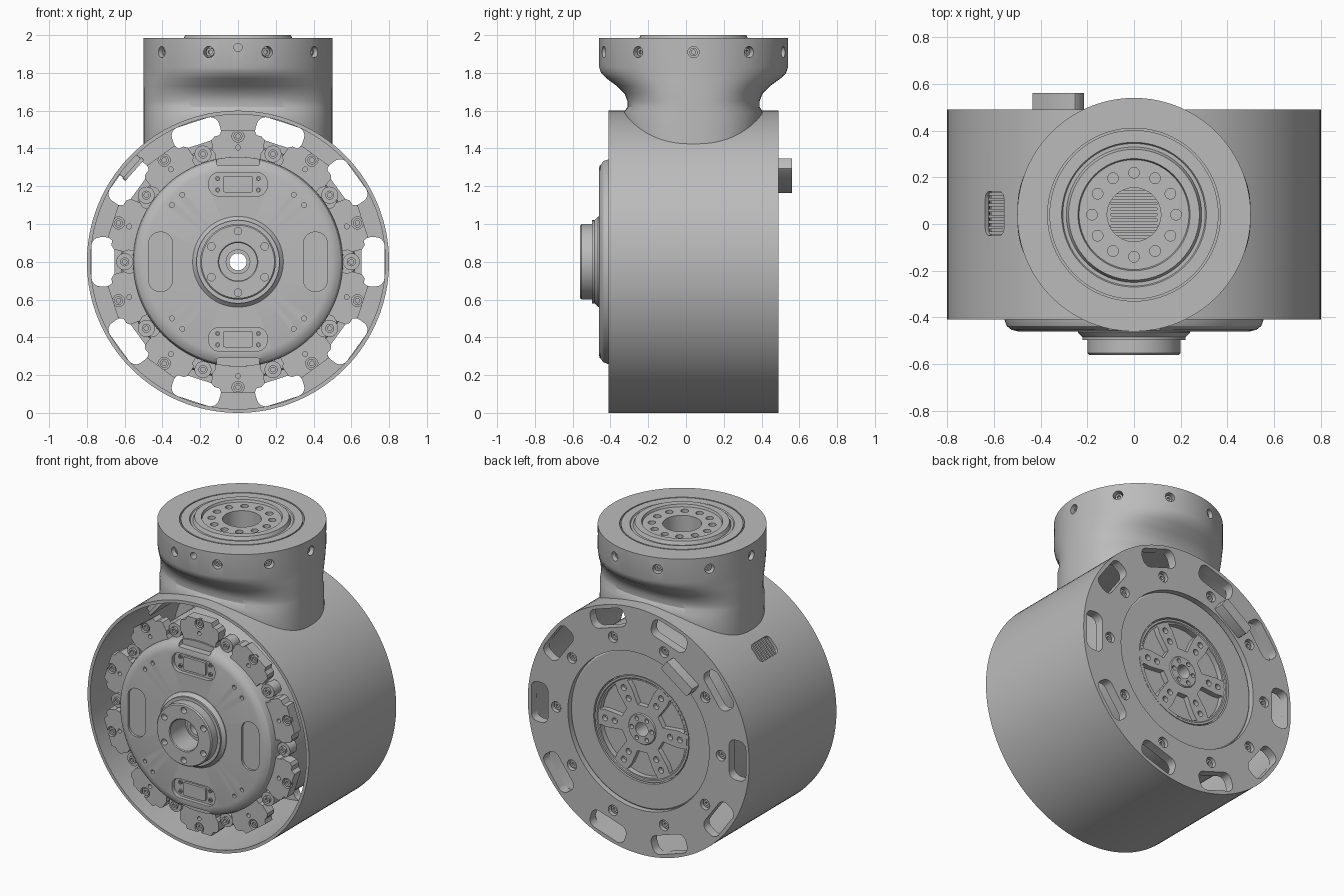
import bpy, bmesh
from math import sin, cos, pi, radians, copysign
from mathutils import Matrix

if "Cube" in bpy.data.objects:
    bpy.data.objects.remove(bpy.data.objects["Cube"], do_unlink=True)

grey = bpy.data.materials.new("machined grey")
grey.use_nodes = True
tone = (0.5, 0.5, 0.5, 1)
grey.diffuse_color = tone
grey.node_tree.nodes["Principled BSDF"].inputs["Base Color"].default_value = tone


def shift(x, y, z):
    return Matrix.Translation((x, y, z))


def turn(deg, axis):
    return Matrix.Rotation(radians(deg), 4, axis)


# Working frames: the drum looks along local +z (out of the front)
DRUM = shift(0, 0, 0.8) @ turn(90, 'X')
NECK = shift(0, 0.04, 0)
FLIP = turn(180, 'Y')


def polar(n, r, start=0, z=0):
    return [turn(start + 360 * k / n, 'Z') @ shift(r, 0, z) for k in range(n)]


def loft(bm, rings, closed):
    loops = [[bm.verts.new(p) for p in ring] for ring in rings]
    n = len(loops[0])
    for i in range(len(loops) if closed else len(loops) - 1):
        a, b = loops[i], loops[(i + 1) % len(loops)]
        for k in range(n):
            j = (k + 1) % n
            bm.faces.new((a[k], a[j], b[j], b[k]))
    if not closed:
        bm.faces.new(loops[0])
        bm.faces.new(loops[-1])


def lathe(bm, profile, mat, segs=96):
    rings = []
    for r, z in profile:
        angles = [2 * pi * k / segs for k in range(segs)]
        rings.append([mat @ shift(r * cos(a), r * sin(a), z).translation for a in angles])
    loft(bm, rings, True)
    return bm


def disc(bm, r, z0, z1, mat, segs=20):
    return lathe(bm, [(0, z0), (r, z0), (r, z1), (0, z1)], mat, segs)


def screw(bm, r, z, mat):
    lathe(bm, [(0, z - 0.03), (r, z - 0.03), (r, z), (r / 2, z),
               (r / 2, z - 0.015), (0, z - 0.015)], mat, 12)


def prism(bm, outline, z0, z1, mat):
    loft(bm, [[mat @ shift(x, y, z).translation for x, y in outline] for z in (z0, z1)], False)


def rounded(w, h, r, steps=6):
    pts = []
    for q, (sx, sy) in enumerate([(1, 1), (-1, 1), (-1, -1), (1, -1)]):
        for k in range(steps + 1):
            a = (q + k / steps) * pi / 2
            pts.append((sx * (w / 2 - r) + r * cos(a), sy * (h / 2 - r) + r * sin(a)))
    return pts


def mirrored(half):
    return half + [(x, -y) for x, y in reversed(half) if y]


def make_object(name, bm):
    bmesh.ops.remove_doubles(bm, verts=bm.verts, dist=1e-5)
    bmesh.ops.recalc_face_normals(bm, faces=bm.faces)
    mesh = bpy.data.meshes.new(name)
    bm.to_mesh(mesh)
    bm.free()
    mesh.materials.append(grey)
    obj = bpy.data.objects.new(name, mesh)
    bpy.context.scene.collection.objects.link(obj)
    return obj


def part(name, bm, cutter=None):
    obj = make_object(name, bm)
    if cutter:
        tool = make_object(name + "_cutter", cutter)
        mod = obj.modifiers.new("cut", 'BOOLEAN')
        mod.operation, mod.solver, mod.object = 'DIFFERENCE', 'EXACT', tool
        graph = bpy.context.evaluated_depsgraph_get()
        result = bpy.data.meshes.new_from_object(obj.evaluated_get(graph))
        obj.modifiers.clear()
        obj.data = result
        bpy.data.objects.remove(tool, do_unlink=True)
    obj.data.shade_smooth()
    obj.data.set_sharp_from_angle(angle=radians(30))
    return obj


new = bmesh.new

# Drum housing: thin open shell with a slotted back plate and a side vent
shell = lathe(new(), [(0.8, 0.41), (0.8, -0.49), (0.51, -0.49), (0.51, -0.43),
                      (0.78, -0.43), (0.78, 0.41)], DRUM, 128)
holes = new()
for m in polar(10, 0.715):
    prism(holes, rounded(0.12, 0.26, 0.045), -0.6, -0.4, DRUM @ m)
for m in polar(10, 0.595):
    disc(holes, 0.034, -0.6, -0.46, DRUM @ m)
VENT = DRUM @ turn(138.5, 'Z') @ shift(0.8, 0, -0.045) @ turn(90, 'Y')
prism(holes, rounded(0.19, 0.12, 0.03), -0.1, 0.1, VENT)
part("housing", shell, holes)

slats = new()
for k in range(8):
    prism(slats, rounded(0.013, 0.14, 0.003, 1), -0.06, -0.02, VENT @ shift(-0.084 + 0.024 * k, 0, 0))
prism(slats, rounded(0.22, 0.15, 0.02), -0.07, -0.05, VENT)
part("vent_slats", slats)

back_screws = new()
for m in polar(10, 0.595):
    screw(back_screws, 0.024, 0.475, DRUM @ FLIP @ m)
part("back_screws", back_screws)

# Connector block on the back plate
block = new()
prism(block, rounded(0.072, 0.23, 0.01, 2), -0.56, -0.45, DRUM @ turn(125.5, 'Z') @ shift(0.559, 0, 0))
part("connector_block", block)

# Back bearing ring and spoked rotor
part("back_ring", lathe(new(), [(0.515, -0.40), (0.515, -0.45), (0.5, -0.46),
                                (0.345, -0.46), (0.345, -0.40)], DRUM))
rotor = lathe(new(), [(0.338, -0.38), (0.338, -0.455), (0.325, -0.455), (0.32, -0.45), (0.1, -0.45),
                      (0.095, -0.457), (0.045, -0.457), (0.045, -0.38)], DRUM)
holes = new()
pocket = mirrored([(0.15, 0.035), (0.25, 0.08), (0.29, 0.11), (0.307, 0.055), (0.312, 0)])
for m in polar(6, 0, 30):
    prism(holes, pocket, -0.5, -0.415, DRUM @ m)
for m in polar(6, 0.2) + polar(6, 0.27):
    disc(holes, 0.019, -0.5, -0.42, DRUM @ m)
for m in polar(6, 0.072):
    disc(holes, 0.014, -0.5, -0.43, DRUM @ m)
part("rotor", rotor, holes)

# Stator core inside the drum, with ears and screws between the tabs
core = lathe(new(), [(0.62, 0.33), (0.62, -0.40), (0.045, -0.40), (0.045, 0.33),
                     (0.59, 0.35), (0.61, 0.35)], DRUM)
part("stator_core", core)
ears = new()
for m in polar(10, 0.6):
    disc(ears, 0.045, 0.31, 0.385, DRUM @ m)
    screw(ears, 0.024, 0.4, DRUM @ m)
part("stator_ears", ears)

# Ring of clamp tabs around the front cover
tabs, tab_screws, holes = new(), new(), new()
tab = mirrored([(0.5, 0.115), (0.57, 0.12), (0.59, 0.137), (0.645, 0.14),
                (0.663, 0.125), (0.67, 0.098), (0.695, 0.088)])
for m in polar(10, 0, 18):
    prism(tabs, tab, 0.33, 0.4, DRUM @ m)
for m in polar(10, 0.665, 18):
    disc(holes, 0.032, 0.38, 0.5, DRUM @ m)
    screw(tab_screws, 0.024, 0.395, DRUM @ m)
for m in polar(10, 0.605, 18):
    disc(holes, 0.013, 0.37, 0.5, DRUM @ m)
part("clamp_tabs", tabs, holes)
part("tab_screws", tab_screws)

# Front cover with connector windows, side pockets and small holes
cover = lathe(new(), [(0.15, 0.46), (0.495, 0.46), (0.525, 0.453), (0.545, 0.437), (0.555, 0.41),
                      (0.557, 0.3), (0.15, 0.3)], DRUM)
holes, plugs = new(), new()
for s in (-1, 1):
    window = DRUM @ shift(0, 0.41 * s, 0)
    prism(holes, rounded(0.31, 0.125, 0.055), 0.435, 0.5, window)
    prism(holes, rounded(0.23, 0.1, 0.01, 2), 0.41, 0.5, DRUM @ shift(0, 0.56 * s, 0))
    prism(holes, rounded(0.126, 0.315, 0.06), 0.445, 0.5, DRUM @ shift(0.41 * s, 0, 0))
    prism(plugs, rounded(0.16, 0.085, 0.01, 2), 0.42, 0.452, window)
    for t in (-1, 1):
        for u in (-0.03, 0.03):
            screw(plugs, 0.013, 0.445, window @ shift(0.108 * t, u, 0))
        for x, y in ((0.295, 0.355), (0.35, 0.3)):
            disc(holes, 0.013, 0.44, 0.5, DRUM @ shift(x * s, y * t, 0))
part("front_cover", cover, holes)
part("cover_plugs", plugs)

# Output hub with a stepped bore
hub = lathe(new(), [(0.24, 0.3), (0.24, 0.465), (0.22, 0.485), (0.22, 0.497), (0.2, 0.497), (0.2, 0.552),
                    (0.193, 0.56), (0.105, 0.56), (0.1, 0.555), (0.1, 0.4), (0.065, 0.4),
                    (0.065, 0.43), (0.045, 0.43), (0.045, 0.3)], DRUM)
holes = new()
for m in polar(6, 0.163, 30):
    disc(holes, 0.02, 0.52, 0.6, DRUM @ m)
part("output_hub", hub, holes)

# Neck: round flange that pinches front to back and lands on the drum
rings = []
for z, depth, power in ((1.985, 0.5, 2), (1.83, 0.5, 2), (1.8, 0.49, 2), (1.77, 0.46, 2.1),
                        (1.73, 0.405, 2.3), (1.69, 0.365, 2.45), (1.65, 0.35, 2.5),
                        (1.62, 0.35, 2.5), (1.59, 0.37, 2.5), (1.3, 0.39, 2.4)):
    ring = []
    for k in range(96):
        c, s = cos(2 * pi * k / 96), sin(2 * pi * k / 96)
        ring.append(NECK @ shift(copysign(abs(c) ** (2 / power), c) * 0.5,
                                 copysign(abs(s) ** (2 / power), s) * depth, z).translation)
    rings.append(ring)
neck = new()
loft(neck, rings, False)
holes, neck_screws = new(), new()
disc(holes, 0.793, -0.7, 0.7, DRUM, 128)
disc(holes, 0.37, 1.8, 2.1, NECK, 96)
for m in polar(10, 0):
    radial = NECK @ shift(0, 0, 1.91) @ m @ turn(90, 'Y')
    disc(holes, 0.03, 0.45, 0.55, radial)
    screw(neck_screws, 0.022, 0.478, radial)
disc(holes, 0.022, 0.45, 0.55, NECK @ shift(0, 0, 1.935) @ turn(-90, 'Z') @ turn(90, 'Y'))
part("neck", neck, holes)
part("neck_screws", neck_screws)

# Top mounting plate with a raised ring, bolt circle and wound core below
plate = lathe(new(), [(0, 1.81), (0.362, 1.81), (0.362, 1.985), (0.31, 1.985), (0.305, 1.978), (0.29, 1.978),
                      (0.28, 2.0), (0.24, 2.0), (0.235, 1.985), (0.115, 1.985),
                      (0.115, 1.84), (0, 1.84)], NECK)
holes, strips = new(), new()
for m in polar(12, 0.18):
    disc(holes, 0.023, 1.93, 2.1, NECK @ m)
part("top_plate", plate, holes)
for k in range(9):
    prism(strips, rounded(0.2, 0.014, 0.003, 1), 1.83, 1.87, NECK @ shift(0, 0.024 * (k - 4), 0))
part("core_strips", strips)
